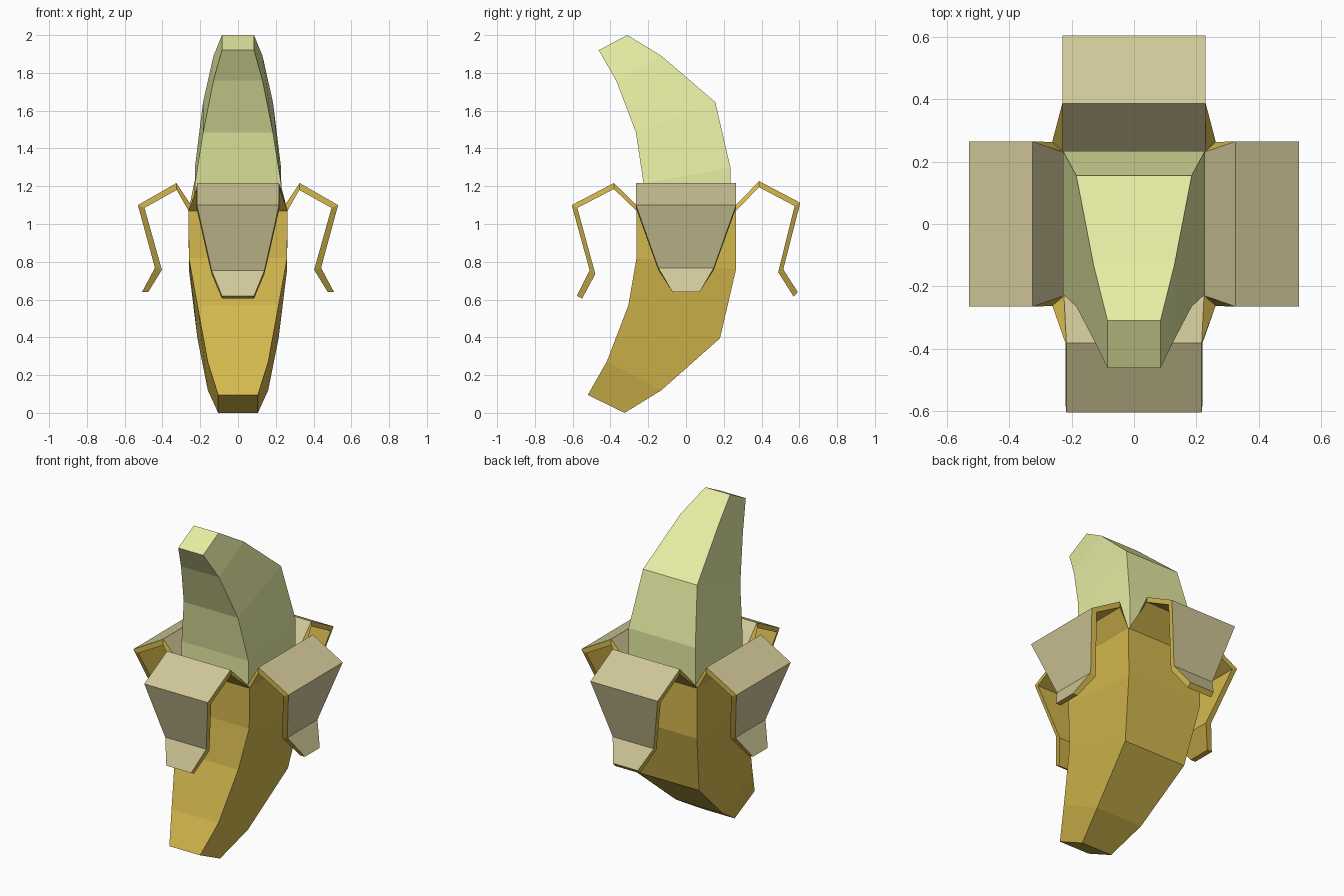
import bpy, bmesh, math
from mathutils import Matrix

if "Cube" in bpy.data.objects:
    bpy.data.objects.remove(bpy.data.objects["Cube"])


def material(name, rgb):
    m = bpy.data.materials.new(name)
    m.diffuse_color = (*rgb, 1)
    m.use_nodes = True
    m.node_tree.nodes["Principled BSDF"].inputs["Base Color"].default_value = m.diffuse_color
    return m


YELLOW = material("skin_outside", (0.66, 0.48, 0.075))
CREAM = material("skin_inside", (0.63, 0.57, 0.31))
FLESH = material("flesh", (0.80, 0.85, 0.37))


def finish(name, bm, mats):
    bmesh.ops.recalc_face_normals(bm, faces=bm.faces)
    me = bpy.data.meshes.new(name)
    bm.to_mesh(me)
    bm.free()
    for m in mats:
        me.materials.append(m)
    ob = bpy.data.objects.new(name, me)
    bpy.context.collection.objects.link(ob)
    return ob


def loft(bm, rings, mat_of_side):
    """Skin a stack of four-point rings and cap both ends."""
    vs = [[bm.verts.new(p) for p in r] for r in rings]
    for a, b in zip(vs, vs[1:]):
        for i in range(4):
            j = (i + 1) % 4
            f = bm.faces.new((a[i], a[j], b[j], b[i]))
            f.material_index = mat_of_side[i]
    bm.faces.new(vs[0])
    bm.faces.new(vs[-1])


def curved_body(name, sections, mat):
    """Sections: half width, front (y, z), back (y, z)."""
    bm = bmesh.new()
    loft(bm, [[(-w, *f), (w, *f), (w, *b), (-w, *b)] for w, f, b in sections],
         (0, 0, 0, 0))
    return finish(name, bm, [mat])


def peel(name, sections, angle):
    """Folded strip. Sections: yellow (out, z), cream (out, z),
    half width at yellow side, half width at cream side."""
    bm = bmesh.new()
    loft(bm, [[(-wy, -y[0], y[1]), (wy, -y[0], y[1]),
               (wc, -c[0], c[1]), (-wc, -c[0], c[1])]
              for y, c, wy, wc in sections], (0, 0, 1, 0))
    bm.transform(Matrix.Rotation(math.radians(angle), 4, 'Z'))
    return finish(name, bm, [YELLOW, CREAM])


# lower skin
curved_body("banana_skin", [
    (0.105, (-0.52, 0.095), (-0.325, 0.0)),
    (0.16, (-0.42, 0.27), (-0.13, 0.12)),
    (0.215, (-0.305, 0.57), (0.18, 0.395)),
    (0.26, (-0.262, 0.82), (0.265, 0.76)),
    (0.262, (-0.262, 1.07), (0.265, 1.07)),
], YELLOW)

# exposed fruit
curved_body("banana_flesh", [
    (0.228, (-0.225, 1.0), (0.235, 1.0)),
    (0.228, (-0.225, 1.215), (0.235, 1.3)),
    (0.185, (-0.265, 1.485), (0.155, 1.645)),
    (0.13, (-0.37, 1.76), (-0.13, 1.89)),
    (0.085, (-0.462, 1.92), (-0.31, 2.0)),
], FLESH)

# front and back peel strips
peel("front_peel", [
    ((0.262, 1.07), (0.225, 1.065), 0.262, 0.225),
    ((0.382, 1.185), (0.382, 1.217), 0.22, 0.217),
    ((0.575, 1.085), (0.605, 1.10), 0.22, 0.217),
    ((0.48, 0.735), (0.51, 0.755), 0.14, 0.14),
    ((0.55, 0.605), (0.578, 0.62), 0.085, 0.085),
], 0)
peel("back_peel", [
    ((0.265, 1.07), (0.235, 1.07), 0.262, 0.23),
    ((0.387, 1.195), (0.387, 1.227), 0.23, 0.23),
    ((0.575, 1.095), (0.605, 1.112), 0.23, 0.23),
    ((0.488, 0.745), (0.515, 0.76), 0.14, 0.14),
    ((0.57, 0.615), (0.592, 0.64), 0.085, 0.085),
], 180)

# left and right peel strips
for side, angle in (("left", -90), ("right", 90)):
    peel(side + "_peel", [
        ((0.262, 1.07), (0.225, 1.065), 0.263, 0.23),
        ((0.325, 1.18), (0.326, 1.217), 0.265, 0.265),
        ((0.495, 1.085), (0.53, 1.10), 0.265, 0.265),
        ((0.403, 0.757), (0.44, 0.768), 0.147, 0.147),
        ((0.475, 0.64), (0.508, 0.64), 0.072, 0.072),
    ], angle)
